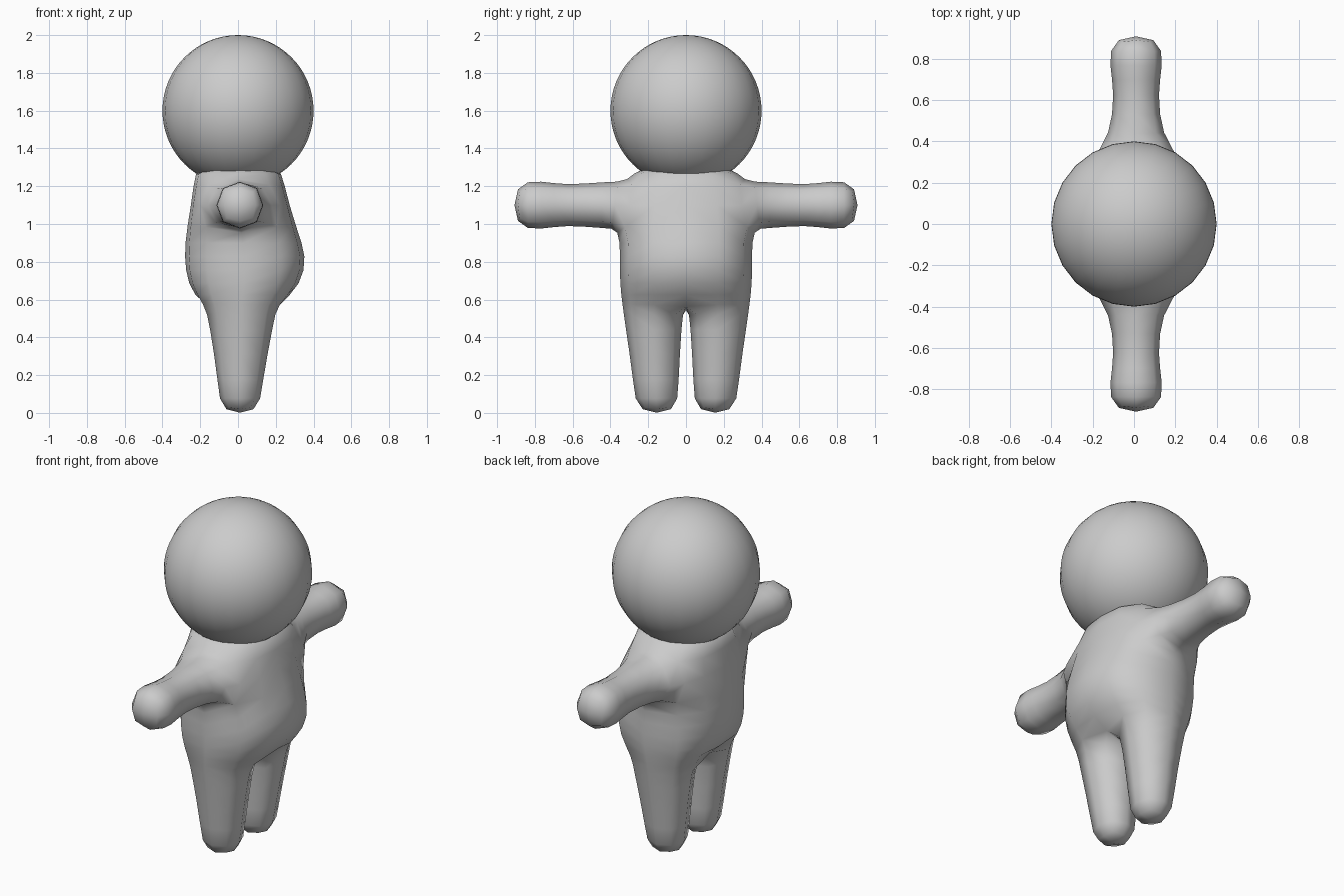
import bpy, bmesh

if "Cube" in bpy.data.objects:
    bpy.data.objects.remove(bpy.data.objects["Cube"])

bm = bmesh.new()


def bridge(a, b, skip=(), closed=True):
    """Quads between two rings of four vertices."""
    for i in range(4 if closed else 3):
        if i not in skip:
            j = (i + 1) % 4
            bm.faces.new((a[i], a[j], b[j], b[i]))


def extend(loop, rings):
    """Carry a four-sided loop through further rings and cap it."""
    for pts in rings:
        nxt = [bm.verts.new(p) for p in pts]
        bridge(loop, nxt)
        loop = nxt
    bm.faces.new(loop)


# Torso half: height, back x, front x, half width, corner narrowing
torso = [
    (0.57, -0.19, 0.22, 0.350, 1.00),
    (0.68, -0.28, 0.35, 0.365, 0.87),
    (0.83, -0.30, 0.385, 0.365, 0.85),
    (0.97, -0.29, 0.33, 0.365, 0.82),
    (1.23, -0.24, 0.25, 0.310, 0.82),
    (1.31, -0.24, 0.24, 0.260, 0.95),
]
rings = [[bm.verts.new(p) for p in
          ((b, 0, z), (b * k, w, z), (f * k, w, z), (f, 0, z))]
         for z, b, f, w, k in torso]
for i in range(len(rings) - 1):
    bridge(rings[i], rings[i + 1], skip=(1,) if i == 3 else (), closed=False)
bm.faces.new(rings[-1])

# Leg from the hip: height, back x, front x, inner y, outer y
extend(rings[0], [((b, i, z), (b, o, z), (f, o, z), (f, i, z))
                  for z, b, f, i, o in ((0.48, -0.168, 0.205, 0.008, 0.337),
                                        (0.15, -0.112, 0.135, 0.032, 0.285),
                                        (-0.012, -0.105, 0.125, 0.032, 0.275))])

# Arm from the shoulder opening: y, half size
chest, shoulder = rings[3], rings[4]
cx, cz = 0.01, 1.1
extend([chest[1], chest[2], shoulder[2], shoulder[1]],
       [((cx - a, y, cz - a), (cx + a, y, cz - a),
         (cx + a, y, cz + a), (cx - a, y, cz + a))
        for y, a in ((0.42, 0.137), (0.64, 0.112), (0.76, 0.141), (0.921, 0.135))])

bmesh.ops.recalc_face_normals(bm, faces=bm.faces)
mesh = bpy.data.meshes.new("body")
bm.to_mesh(mesh)
bm.free()
mesh.shade_smooth()
body = bpy.data.objects.new("body", mesh)
bpy.context.collection.objects.link(body)

# Mirror to the other side and round the cage
mirror = body.modifiers.new("mirror", 'MIRROR')
mirror.use_axis = (False, True, False)
sub = body.modifiers.new("round", 'SUBSURF')
sub.levels = sub.render_levels = 1

# Head
bpy.ops.mesh.primitive_uv_sphere_add(segments=24, ring_count=32, radius=0.4,
                                     location=(0, 0, 1.6))
head = bpy.context.object
head.name = "head"
head.data.shade_smooth()
